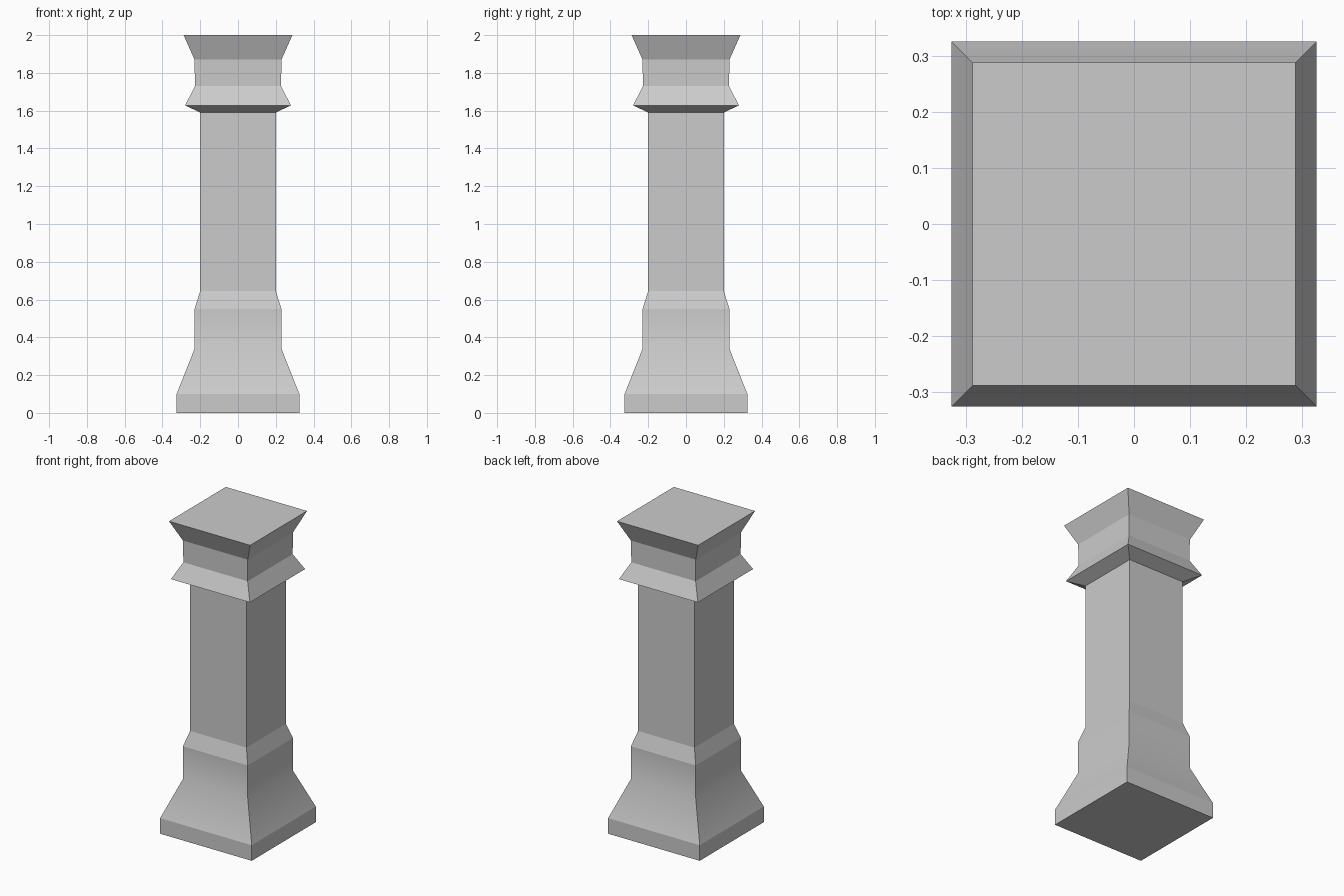
import bpy
import bmesh

cube = bpy.data.objects.get("Cube")
if cube:
    bpy.data.objects.remove(cube, do_unlink=True)

stone = bpy.data.materials.new("grey_stone")
stone.use_nodes = True
colour = (0.6, 0.6, 0.6, 1)
stone.diffuse_color = colour
stone.node_tree.nodes["Principled BSDF"].inputs["Base Color"].default_value = colour


def square_loft(name, profile, cap_bottom=False, cap_top=False, soft_rings=()):
    """Stack square rings given as (half width, height); only soft rings shade smoothly."""
    bm = bmesh.new()
    corners = ((-1, -1), (1, -1), (1, 1), (-1, 1))
    rings = [[bm.verts.new((sx * w, sy * w, z)) for sx, sy in corners] for w, z in profile]
    for low, high in zip(rings, rings[1:]):
        for i in range(4):
            j = (i + 1) % 4
            bm.faces.new((low[i], low[j], high[j], high[i]))
    if cap_bottom:
        bm.faces.new(rings[0][::-1])
    if cap_top:
        bm.faces.new(rings[-1])
    soft = [set(rings[k]) for k in soft_rings]
    for edge in bm.edges:
        edge.smooth = any(set(edge.verts) <= ring for ring in soft)
    for face in bm.faces:
        face.smooth = True
    mesh = bpy.data.meshes.new(name)
    bm.to_mesh(mesh)
    bm.free()
    mesh.materials.append(stone)
    obj = bpy.data.objects.new(name, mesh)
    bpy.context.collection.objects.link(obj)
    return obj


# Flared foot with a soft bend into the block above it
square_loft("pedestal", [(0.325, 0), (0.325, 0.1), (0.23, 0.34), (0.23, 0.55), (0.2, 0.645)],
            cap_bottom=True, soft_rings=(2,))

# Plain square column
square_loft("shaft", [(0.2, 0.645), (0.2, 1.59)])

# Collar, neck and flared top
square_loft("capital", [(0.2, 1.59), (0.28, 1.628), (0.228, 1.73), (0.23, 1.87), (0.288, 2)],
            cap_top=True)
